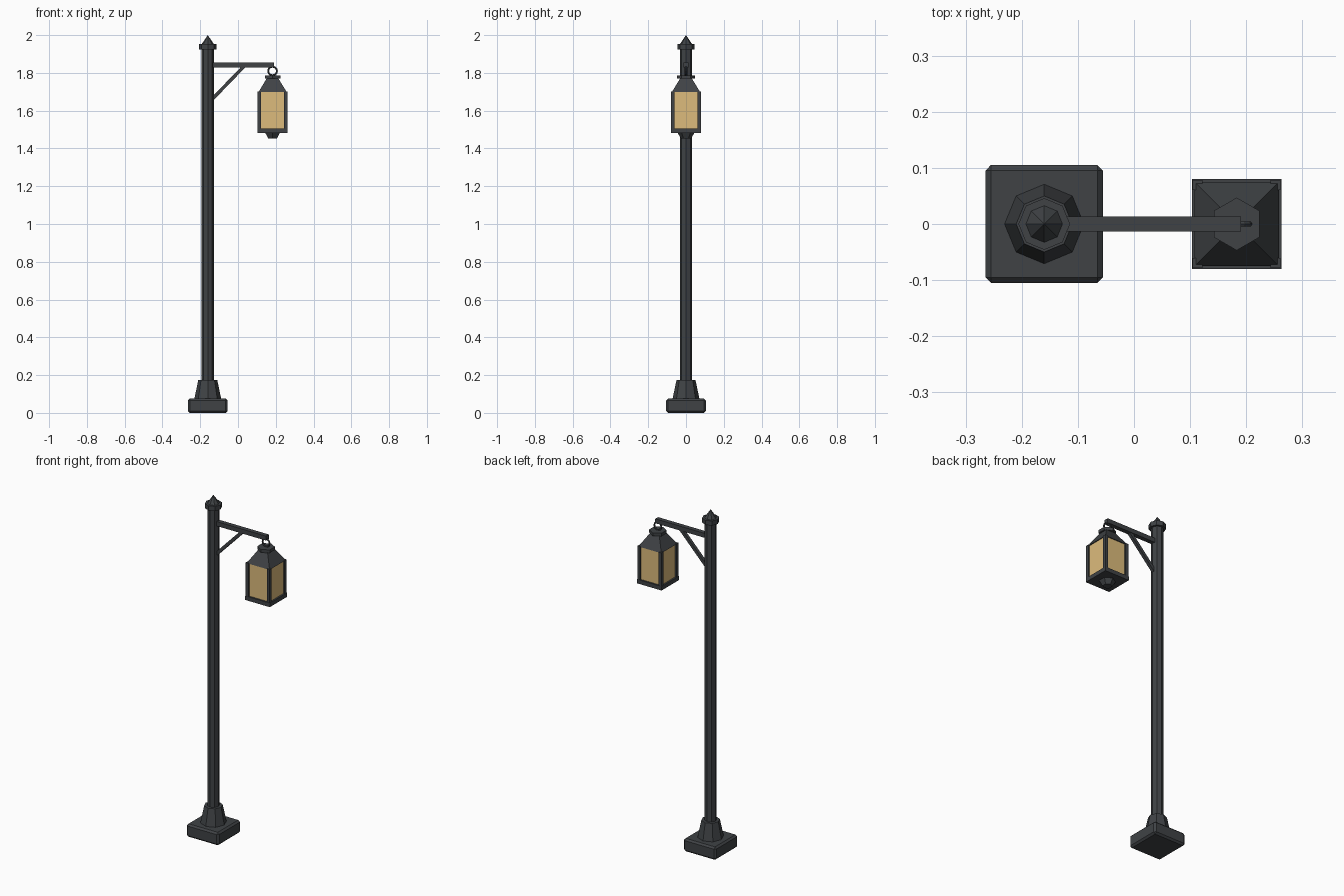
import bpy, bmesh, math
from mathutils import Matrix, Vector

if "Cube" in bpy.data.objects:
    bpy.data.objects.remove(bpy.data.objects["Cube"])

PX, LX = -0.16, 0.183   # post and lantern axes


def material(name, color):
    m = bpy.data.materials.new(name)
    m.diffuse_color = color
    m.use_nodes = True
    m.node_tree.nodes["Principled BSDF"].inputs["Base Color"].default_value = m.diffuse_color
    return m


IRON = material("dark_iron", (0.05, 0.055, 0.06, 1))
GLASS = material("amber_glass", (0.72, 0.50, 0.20, 0.85))


def finish(name, bm, mat=IRON):
    me = bpy.data.meshes.new(name)
    bm.to_mesh(me)
    bm.free()
    ob = bpy.data.objects.new(name, me)
    me.materials.append(mat)
    bpy.context.collection.objects.link(ob)
    return ob


def frustum(name, x, z0, z1, r0, r1, n=8, turn=0):
    bm = bmesh.new()
    mat = Matrix.Translation((x, 0, (z0 + z1) / 2)) @ Matrix.Rotation(turn, 4, 'Z')
    bmesh.ops.create_cone(bm, cap_ends=True, segments=n, radius1=r0, radius2=r1,
                          depth=z1 - z0, matrix=mat)
    return finish(name, bm)


def box(name, lo, hi, mat=IRON, bevel=0):
    lo, hi = Vector(lo), Vector(hi)
    bm = bmesh.new()
    bmesh.ops.create_cube(bm, size=1, matrix=Matrix.Translation((lo + hi) / 2)
                          @ Matrix.Diagonal((*(hi - lo), 1)))
    if bevel:
        bmesh.ops.bevel(bm, geom=bm.edges[:], offset=bevel, segments=1, affect='EDGES')
    return finish(name, bm, mat)


# Post: bevelled foot, flared plinth, shaft, collar and pointed finial
box("foot", (PX - 0.105, -0.105, 0), (PX + 0.105, 0.105, 0.076), bevel=0.01)
frustum("plinth", PX, 0.07, 0.175, 0.072, 0.05)
frustum("post", PX, 0.17, 1.93, 0.033, 0.033)
frustum("collar", PX, 1.925, 1.952, 0.046, 0.046)
frustum("finial", PX, 1.95, 2.0, 0.034, 0)

# Bracket: arm with diagonal brace
box("arm", (PX + 0.025, -0.013, 1.829), (0.191, 0.013, 1.855))
a, b = Vector((-0.145, 0, 1.652)), Vector((0.03, 0, 1.833))
d = b - a
bm = bmesh.new()
bmesh.ops.create_cube(bm, size=1, matrix=Matrix.Translation((a + b) / 2)
                      @ d.to_track_quat('Z', 'Y').to_matrix().to_4x4()
                      @ Matrix.Diagonal((0.018, 0.018, d.length, 1)))
finish("brace", bm)

# Hanging ring
bpy.ops.mesh.primitive_torus_add(major_segments=12, minor_segments=6, major_radius=0.023,
                                 minor_radius=0.005, location=(LX, 0, 1.81),
                                 rotation=(math.pi / 2, 0, 0))
ring = bpy.context.object
ring.name = "hanging_ring"
ring.data.materials.append(IRON)

# Lantern: hexagonal cap, square roof, glass body, tray and bottom boss
R2, Q = math.sqrt(2), math.pi / 4
frustum("lantern_cap", LX, 1.769, 1.787, 0.047, 0.047, 6)
frustum("lantern_roof", LX, 1.698, 1.772, 0.075 * R2, 0.03 * R2, 4, Q)
box("lantern_glass", (LX - 0.07, -0.07, 1.503), (LX + 0.07, 0.07, 1.698), GLASS)
box("lantern_tray", (LX - 0.08, -0.08, 1.482), (LX + 0.08, 0.08, 1.506))
frustum("lantern_boss", LX, 1.452, 1.483, 0.026, 0.045, 6)
for i, (sx, sy) in enumerate([(1, 1), (1, -1), (-1, 1), (-1, -1)]):
    c = Vector((LX + sx * 0.0695, sy * 0.0695, 0))
    box(f"lantern_corner_post_{i + 1}", c + Vector((-0.009, -0.009, 1.5)),
        c + Vector((0.009, 0.009, 1.702)))
